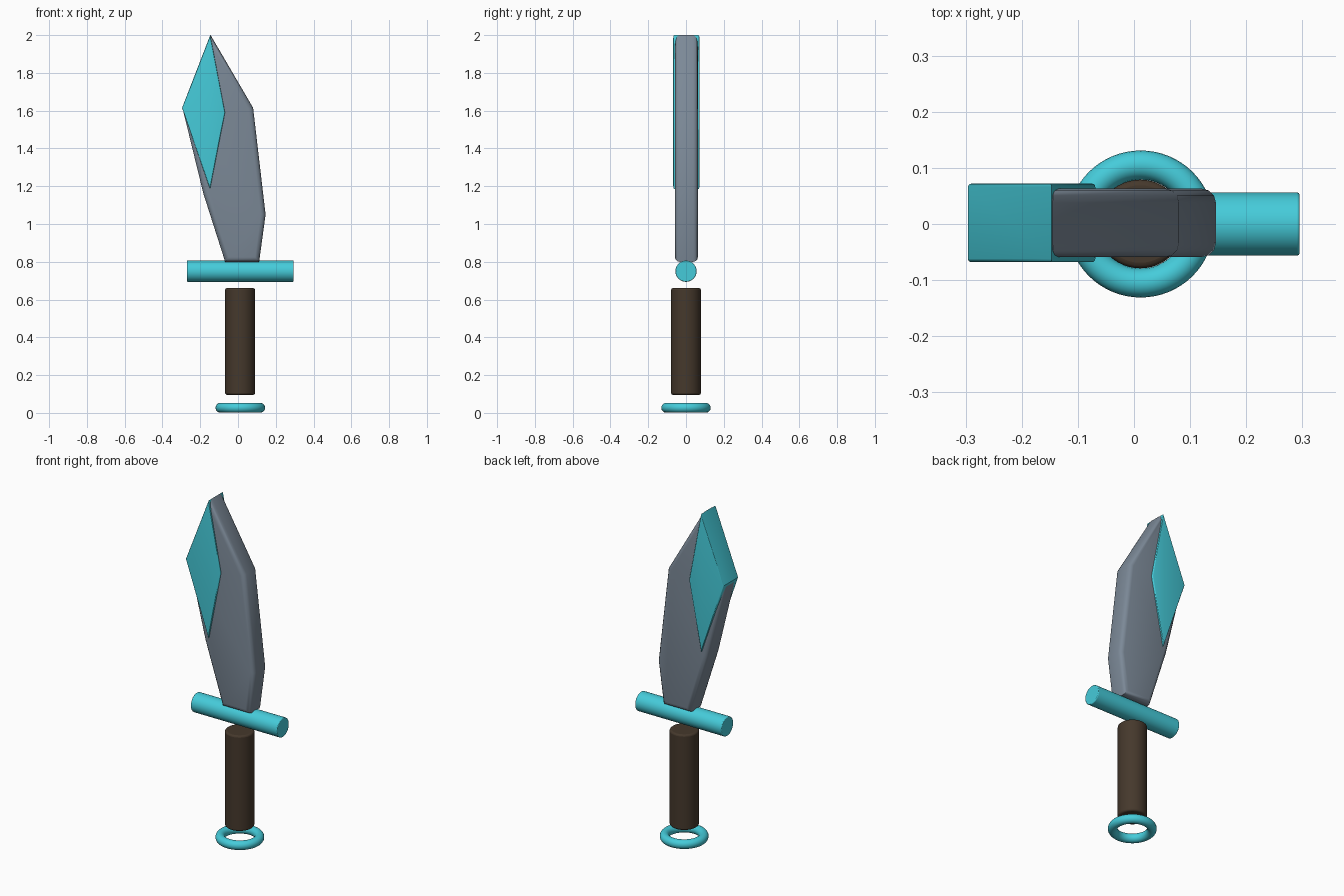
import bpy, bmesh, math

if "Cube" in bpy.data.objects:
    bpy.data.objects.remove(bpy.data.objects["Cube"])


def material(name, rgb):
    m = bpy.data.materials.new(name)
    m.diffuse_color = (*rgb, 1)
    m.use_nodes = True
    m.node_tree.nodes["Principled BSDF"].inputs["Base Color"].default_value = m.diffuse_color
    return m


STEEL = material("steel", (0.20, 0.25, 0.31))
CYAN = material("cyan", (0.06, 0.60, 0.70))
BROWN = material("brown", (0.06, 0.04, 0.025))


def finish(obj, name, mat):
    obj.name = obj.data.name = name
    obj.data.materials.append(mat)
    bpy.ops.object.select_all(action='DESELECT')
    obj.select_set(True)
    bpy.context.view_layer.objects.active = obj
    bpy.ops.object.shade_smooth_by_angle(angle=math.radians(35))
    return obj


def plate(name, outline, half, bevel, mat):
    """Extrude an XZ outline along y and round off the rims of both faces."""
    bm = bmesh.new()
    face = bm.faces.new([bm.verts.new((x, -half, z)) for x, z in outline])
    ext = bmesh.ops.extrude_face_region(bm, geom=[face], use_keep_orig=True)
    for v in ext["geom"]:
        if isinstance(v, bmesh.types.BMVert):
            v.co.y = half
    bmesh.ops.recalc_face_normals(bm, faces=bm.faces)
    rims = [e for e in bm.edges if abs(e.verts[0].co.y - e.verts[1].co.y) < 1e-5]
    bmesh.ops.bevel(bm, geom=rims, offset=bevel, segments=3, profile=0.5,
                    affect='EDGES')
    bmesh.ops.translate(bm, verts=bm.verts, vec=(0, 0.002, 0))
    me = bpy.data.meshes.new(name)
    bm.to_mesh(me)
    bm.free()
    obj = bpy.data.objects.new(name, me)
    bpy.context.collection.objects.link(obj)
    return finish(obj, name, mat)


def rod(name, radius, length, loc, rot, bevel, mat):
    bpy.ops.mesh.primitive_cylinder_add(vertices=48, radius=radius, depth=length,
                                        location=loc, rotation=rot)
    obj = bpy.context.object
    mod = obj.modifiers.new("rim", 'BEVEL')
    mod.width, mod.segments = bevel, 3
    mod.limit_method, mod.angle_limit = 'ANGLE', math.radians(40)
    return finish(obj, name, mat)


# Blade and the diamond inlay on its edge
plate("blade", [(-0.145, 2.0), (-0.293, 1.61), (-0.183, 1.16), (-0.068, 0.80),
                (0.112, 0.80), (0.146, 1.05), (0.08, 1.615)], 0.061, 0.025, STEEL)
plate("diamond_inlay", [(-0.147, 2.0), (-0.296, 1.615), (-0.148, 1.185),
                        (-0.069, 1.59)], 0.07, 0.006, CYAN)

# Guard, grip and pommel ring
rod("guard", 0.056, 0.566, (0.012, 0.0, 0.75), (0, math.pi / 2, 0), 0.004, CYAN)
rod("grip", 0.079, 0.565, (0.011, 0.0, 0.378), (0, 0, 0), 0.01, BROWN)
bpy.ops.mesh.primitive_torus_add(major_radius=0.105, minor_radius=0.026,
                                 major_segments=64, minor_segments=20,
                                 location=(0.012, 0.0, 0.027))
finish(bpy.context.object, "pommel_ring", CYAN)
